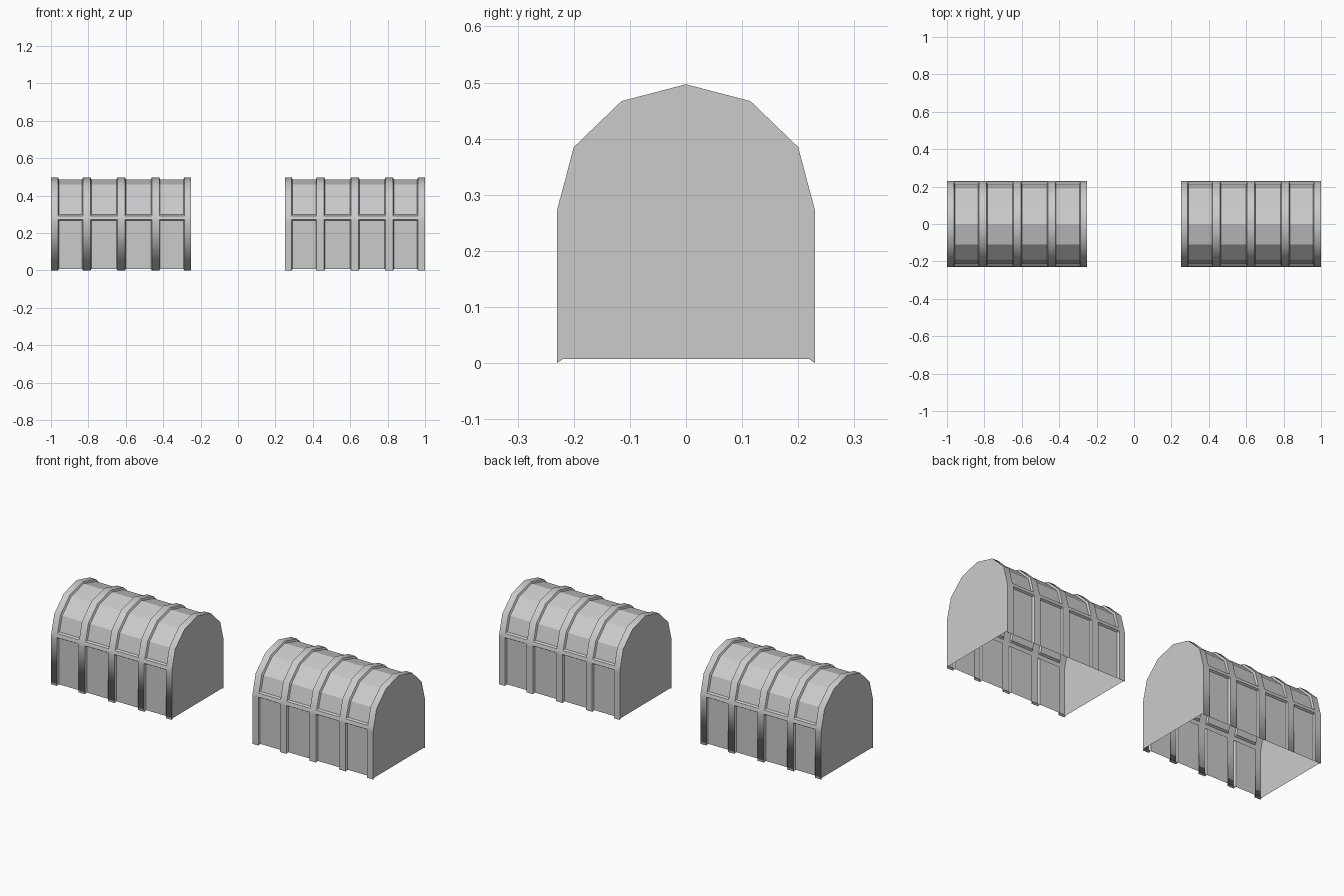
import bpy, bmesh

cube = bpy.data.objects.get("Cube")
if cube:
    bpy.data.objects.remove(cube)

grey = bpy.data.materials.new("plain_grey")
grey.use_nodes = True
COLOUR = (0.6, 0.6, 0.6, 1)
grey.diffuse_color = COLOUR
grey.node_tree.nodes["Principled BSDF"].inputs["Base Color"].default_value = COLOUR

# Half arch, wall foot to ridge: rib surface and recessed panel surface
RIB = [(.23, 0), (.23, .266), (.23, .272), (.225, .292), (.223, .298), (.2, .385), (.115, .467), (0, .497)]
PANEL = [(.22, .007), (.22, .266), (.23, .272), (.225, .292), (.214, .298), (.19, .38), (.11, .458), (0, .487)]


def full_arch(half):
    return [(-y, z) for y, z in half] + half[-2::-1]


RIB_ARCH, PANEL_ARCH = full_arch(RIB), full_arch(PANEL)

# Columns along the shell: rib edges, each with a sloping step into the panels
LENGTH, STEP = .75, .005
centres = [.0185, .191, .375, .559, LENGTH - .0185]
columns = []
for c in centres:
    half = .0185 if c in (centres[0], centres[-1]) else .02
    if columns:
        columns.append((c - half - STEP, False))
    columns += [(c - half, True), (c + half, True)]
    if c != centres[-1]:
        columns.append((c + half + STEP, False))


def arched_shell(name, start, soft_feet):
    bm = bmesh.new()
    grid = [[bm.verts.new((start + x, y, z)) for y, z in (RIB_ARCH if rib else PANEL_ARCH)]
            for x, rib in columns]

    # Ribs, bands and recessed panels as one pressed sheet
    for i in range(len(grid) - 1):
        is_rib = columns[i][1] and columns[i + 1][1]
        a, b = grid[i], grid[i + 1]
        for j in range(len(a) - 1):
            face = bm.faces.new((a[j], b[j], b[j + 1], a[j + 1]))
            face.smooth = is_rib

    # Turned-in feet under the ribs
    feet = {}
    for i, (x, rib) in enumerate(columns):
        if rib:
            feet[i] = [bm.verts.new((start + x, *PANEL_ARCH[k])) for k in (0, -1)]
    for i in feet:
        if i + 1 in feet:
            for k, row in ((0, 0), (1, -1)):
                quad = [grid[i][row], feet[i][k], feet[i + 1][k], grid[i + 1][row]]
                face = bm.faces.new(quad if k == 0 else quad[::-1])
                face.smooth = soft_feet

    # Flat end walls
    last = len(grid) - 1
    bm.faces.new([feet[0][0]] + grid[0] + [feet[0][1]])
    bm.faces.new(([feet[last][0]] + grid[last] + [feet[last][1]])[::-1])

    mesh = bpy.data.meshes.new(name)
    bm.to_mesh(mesh)
    bm.free()
    mesh.materials.append(grey)
    bpy.context.collection.objects.link(bpy.data.objects.new(name, mesh))


arched_shell("right_shell", -1, True)
arched_shell("left_shell", 1 - LENGTH, False)
